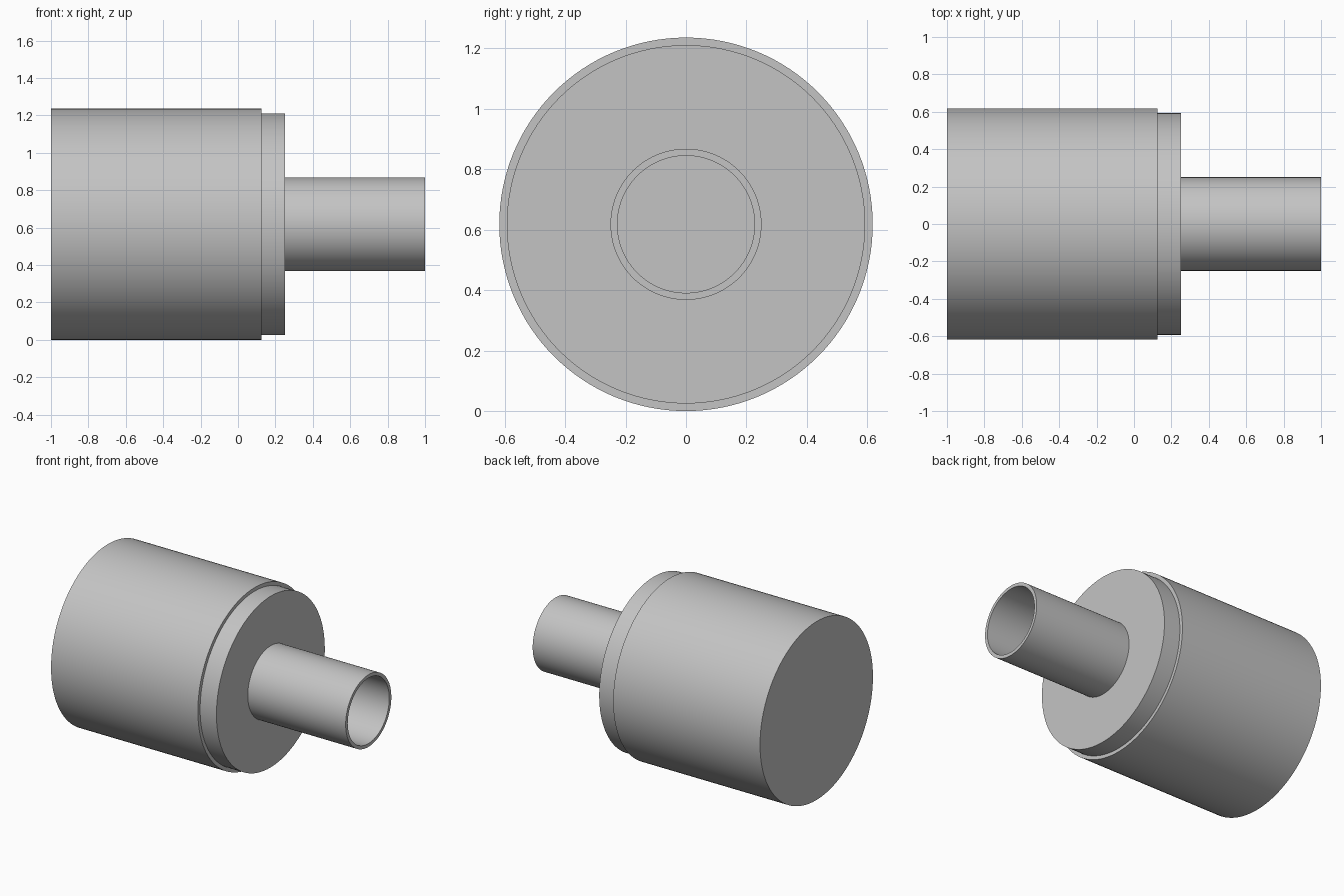
import bpy
import bmesh
from math import cos, sin, tau, radians

cube = bpy.data.objects.get("Cube")
if cube:
    bpy.data.objects.remove(cube, do_unlink=True)

# Dimensions
SIDES = 128
BODY_R, COLLAR_R, PIPE_R, BORE_R = 0.618, 0.593, 0.25, 0.227
BACK, SHOULDER, FACE, TIP = -1.0, 0.125, 0.25, 1.0

# Single plain grey
grey = bpy.data.materials.new("plain_grey")
grey.use_nodes = True
grey.diffuse_color = (0.55, 0.55, 0.55, 1)
bsdf = next(n for n in grey.node_tree.nodes if n.type == 'BSDF_PRINCIPLED')
bsdf.inputs["Base Color"].default_value = grey.diffuse_color


def turned(name, profile, cap_start=False, cap_end=False):
    """Turn an (x, radius) profile around the horizontal axis."""
    bm = bmesh.new()
    rings = []
    for x, r in profile:
        rings.append([bm.verts.new((x, r * cos(tau * i / SIDES),
                                    BODY_R + r * sin(tau * i / SIDES)))
                      for i in range(SIDES)])
    for a, b in zip(rings, rings[1:]):
        for i in range(SIDES):
            j = (i + 1) % SIDES
            bm.faces.new((a[i], a[j], b[j], b[i]))
    if cap_start:
        bm.faces.new(rings[0][::-1])
    if cap_end:
        bm.faces.new(rings[-1])
    mesh = bpy.data.meshes.new(name)
    bm.to_mesh(mesh)
    bm.free()
    mesh.materials.append(grey)
    obj = bpy.data.objects.new(name, mesh)
    bpy.context.collection.objects.link(obj)
    bpy.ops.object.select_all(action='DESELECT')
    obj.select_set(True)
    bpy.context.view_layer.objects.active = obj
    bpy.ops.object.shade_smooth_by_angle(angle=radians(30))
    return obj


# Large drum with a narrow shoulder
turned("main_body", [(BACK, BODY_R), (SHOULDER, BODY_R), (SHOULDER, COLLAR_R)],
       cap_start=True)
# Stepped collar closing the drum
turned("collar", [(SHOULDER, COLLAR_R), (FACE, COLLAR_R)], cap_end=True)
# Hollow pipe, open at the tip
turned("pipe", [(FACE, PIPE_R), (TIP, PIPE_R), (TIP, BORE_R), (FACE, BORE_R)])
